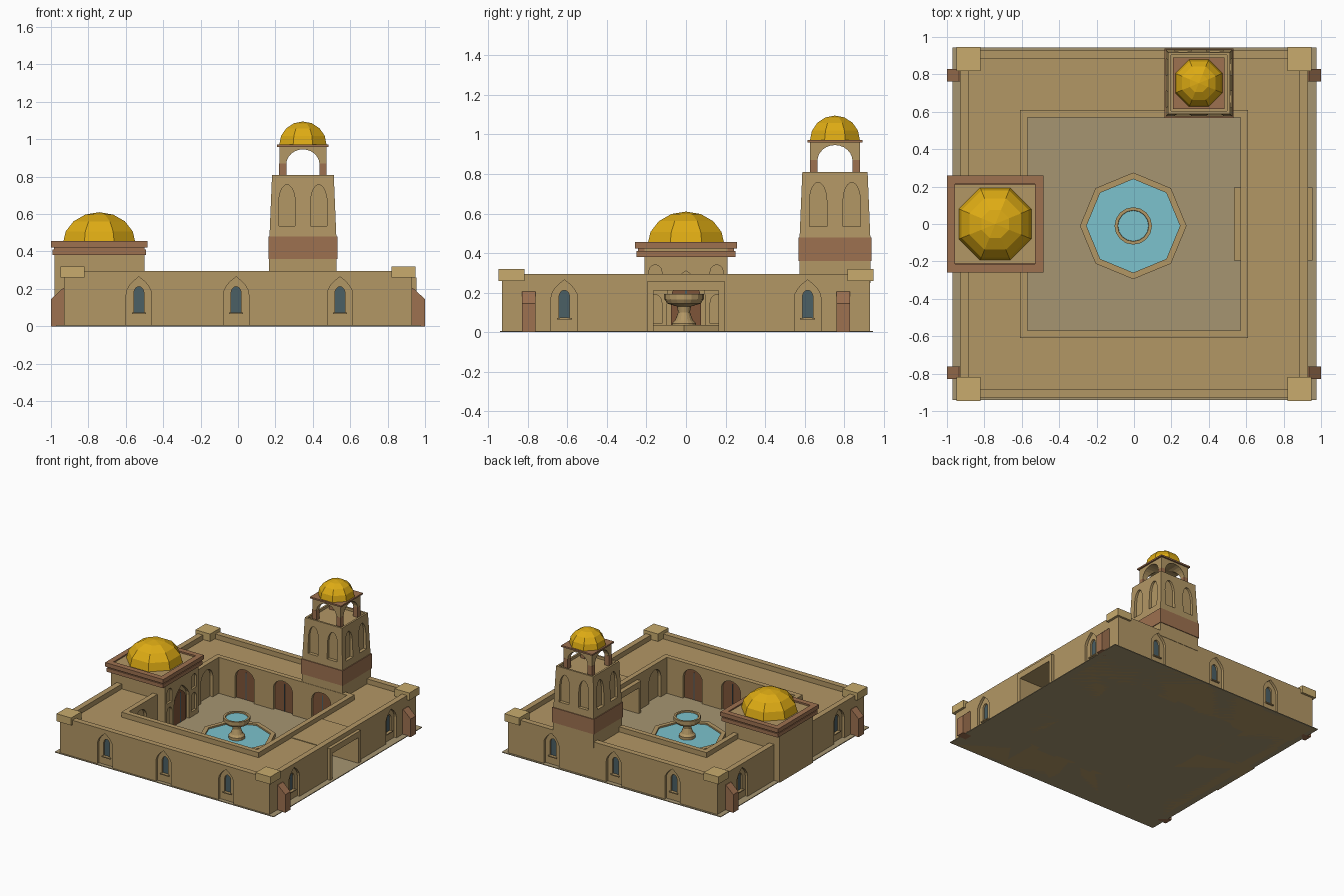
import bpy, bmesh
from math import sin, cos, pi, sqrt
from mathutils import Matrix, Vector

if "Cube" in bpy.data.objects:
    bpy.data.objects.remove(bpy.data.objects["Cube"])


def material(name, rgb):
    m = bpy.data.materials.new(name)
    m.diffuse_color = (*rgb, 1)
    m.use_nodes = True
    m.node_tree.nodes["Principled BSDF"].inputs["Base Color"].default_value = m.diffuse_color
    return m


TAN = material("sandstone", (.45, .31, .13))
CREAM = material("pale_stone", (.58, .41, .155))
BROWN = material("brick", (.34, .165, .08))
WOOD = material("wood", (.21, .09, .04))
GOLD = material("gold", (.73, .41, .007))
WATER = material("water", (.2, .54, .61))
GLASS = material("glass", (.07, .115, .13))
SAND = material("sand", (.38, .30, .165))


def finish(name, bm, mat, loc=(0, 0, 0), ang=0):
    bmesh.ops.remove_doubles(bm, verts=bm.verts, dist=1e-5)
    bmesh.ops.recalc_face_normals(bm, faces=bm.faces)
    me = bpy.data.meshes.new(name)
    bm.transform(Matrix.Translation(loc) @ Matrix.Rotation(ang, 4, 'Z'))
    bm.to_mesh(me)
    bm.free()
    me.materials.append(mat)
    ob = bpy.data.objects.new(name, me)
    bpy.context.collection.objects.link(ob)
    return ob


def box(name, x0, x1, y0, y1, z0, z1, mat):
    return prism(name, [(x0, z0), (x1, z0), (x1, z1), (x0, z1)],
                 (y1 - y0) / 2, mat, (0, (y0 + y1) / 2, 0))


def prism(name, pts, half, mat, loc=(0, 0, 0), ang=0):
    # Outline in x/z, extruded evenly both ways along y
    bm = bmesh.new()
    a = [bm.verts.new((x, -half, z)) for x, z in pts]
    b = [bm.verts.new((x, half, z)) for x, z in pts]
    bm.faces.new(a)
    bm.faces.new(b[::-1])
    for i in range(len(pts)):
        j = (i + 1) % len(pts)
        bm.faces.new((a[j], a[i], b[i], b[j]))
    return finish(name, bm, mat, loc, ang)


def lathe(name, prof, n, mat, loc=(0, 0, 0), off=0, loop=False):
    bm = bmesh.new()
    rows = [[bm.verts.new((max(r, 1e-7) * cos(off + 2 * pi * i / n),
                           max(r, 1e-7) * sin(off + 2 * pi * i / n), z))
             for i in range(n)] for r, z in prof]
    pairs = list(zip(rows, rows[1:])) + ([(rows[-1], rows[0])] if loop else [])
    for a, b in pairs:
        for i in range(n):
            j = (i + 1) % n
            bm.faces.new((a[i], a[j], b[j], b[i]))
    return finish(name, bm, mat, loc)


def square(name, prof, mat, loc=(0, 0, 0), loop=False):
    return lathe(name, [(r * sqrt(2), z) for r, z in prof], 4, mat, loc, pi / 4, loop)


def ring(name, outer, inner, z0, z1, mat, loc=(0, 0, 0)):
    return square(name, [(outer, z0), (outer, z1), (inner, z1), (inner, z0)], mat, loc, True)


def arch(name, side, dist, u, w, z0, zs, zt, half, mat=TAN, pointed=False, centre=(0, 0)):
    # side: 0 front, 1 right, 2 back, 3 left; arch centred on that plane
    n = 4 if pointed else 6
    pts = [(w / 2, z0)]
    for i in range(n + 1):
        t = i / n
        h = 1 - t * t if pointed else cos(t * pi / 2)
        v = t if pointed else sin(t * pi / 2)
        pts.append((w / 2 * h, zs + (zt - zs) * v))
    pts += [(-x, z) for x, z in pts[-2::-1]]
    ang = side * pi / 2
    p = Matrix.Rotation(ang, 3, 'Z') @ Vector((u, -dist, 0))
    return prism(name, pts, half, mat, (p.x + centre[0], p.y + centre[1], 0), ang)


def cut(ob, cutters):
    for c in cutters:
        c.hide_render = True
        m = ob.modifiers.new("cut", 'BOOLEAN')
        m.operation, m.solver, m.object = 'DIFFERENCE', 'EXACT', c
    dg = bpy.context.evaluated_depsgraph_get()
    me = bpy.data.meshes.new_from_object(ob.evaluated_get(dg))
    ob.modifiers.clear()
    ob.data = me
    for c in cutters:
        bpy.data.objects.remove(c)


# Ground slab
box("ground_slab", -.97, .975, -.94, .945, 0, .006, SAND)

# Square ring of walls with outer and courtyard parapets
walls = square("courtyard_walls", [(.57, 0), (.93, 0), (.93, .295), (.885, .295), (.885, .255),
                                   (.61, .255), (.61, .295), (.57, .295)], TAN, loop=True)
cuts = [box("c", .5, 1, -.165, .165, -.02, .212, TAN)]

# Outer windows in pointed recesses
spots = [(0, u) for u in (-.53, -.01, .545)] + [(2, u) for u in (.53, .01, -.545)]
spots += [(s, u) for s in (1, 3) for u in (-.615, .615)]
for s, u in spots:
    cuts.append(arch("c", s, .93, u, .135, -.02, .17, .265, .02, pointed=True))
    cuts.append(arch("c", s, .91, u, .054, .07, .175, .212, .022))
    arch("window_glass", s, .893, u, .058, .068, .175, .214, .003, GLASS)
    arch("window_sill", s, .91, u, .075, .065, .073, .0731, .012)

# Courtyard arched doorways and blind niches
for s in (0, 2):
    for u in (-.34, 0, .34):
        cuts.append(arch("c", s, .57, u, .17, -.02, .18, .255, .035))
        arch("courtyard_door", s, .6, u, .17, .006, .18, .255, .01, WOOD)
        arch("door_gap", s, .589, u, .008, .006, .22, .225, .002, GLASS)
for s in (1, 3):
    for u in (-.42, .42):
        cuts.append(arch("c", s, .57, u, .15, -.02, .17, .25, .025))
cut(walls, cuts)

# Gate portal on the right side
prism("gate_portal", [(-.195, .005), (-.195, .26), (.195, .26), (.195, .005), (.165, .005),
                      (.165, .212), (-.165, .212), (-.165, .005)], .21, TAN, (.745, 0, 0), pi / 2)

# Corner blocks and sloped buttresses
for sx in (-1, 1):
    for sy in (-1, 1):
        square("corner_block", [(0, .26), (.065, .26), (.065, .32), (0, .32)], CREAM,
               (sx * .885, sy * .882, 0))
        prism("buttress", [(.92, 0), (1, 0), (1, .145), (.935, .205), (.92, .205)], .033, BROWN,
              (0, sy * .795, 0), 0 if sx > 0 else pi)

# Domed hall
HX = -.742
hall = box("hall", -.98, -.5, -.21, .21, 0, .445, TAN)
cuts = [arch("c", 3, .5, 0, .19, -.02, .19, .31, .025, pointed=True)]
for u in (-.155, .155):
    cuts.append(arch("c", 3, .5, u, .065, .045, .15, .19, .018))
    cuts.append(arch("c", 3, .5, u, .065, .225, .305, .34, .018))
cut(hall, cuts)
arch("hall_door", 3, .523, 0, .15, .006, .18, .27, .009, WOOD, True)
arch("hall_door_gap", 3, .513, 0, .008, .006, .24, .25, .002, GLASS)
ring("hall_lower_cornice", .25, .2, .38, .41, BROWN, (HX, 0, 0))
ring("hall_neck", .242, .2, .41, .422, BROWN, (HX, 0, 0))
ring("hall_upper_cornice", .258, .214, .422, .455, BROWN, (HX, 0, 0))


def dome(name, apothem, z0, height, loc):
    r = apothem / cos(pi / 8)
    prof = [(0, z0), (r, z0)] + [(r * cos(i * pi / 8), z0 + height * sin(i * pi / 8))
                                 for i in range(1, 5)]
    lathe(name, prof, 8, GOLD, loc, pi / 8)


dome("hall_dome", .194, .444, .166, (HX, 0, 0))

# Tower shaft with two arched niches per side
TX, TY = .347, .753
T = (TX, TY, 0)
shaft = square("tower_shaft", [(0, .25), (.18, .25), (.18, .45), (.165, .81), (.15, .81),
                               (.15, .79), (0, .79)], TAN, T)
cut(shaft, [arch("c", s, .173, u, .088, .535, .66, .757, .022, centre=(TX, TY))
            for s in range(4) for u in (-.085, .085)])
ring("tower_band", .185, .16, .36, .48, BROWN, T)

# Belfry with open arches and brown post feet
belfry = square("belfry", [(0, .785), (.126, .785), (.126, .962), (0, .962)], TAN, T)
cut(belfry, [arch("c", s, 0, 0, .178, .7, .865, .946, .3, centre=(TX, TY)) for s in (0, 1)])
for sx in (-1, 1):
    for sy in (-1, 1):
        square("belfry_post_foot", [(0, .785), (.0195, .785), (.0195, .87), (0, .87)], BROWN,
               (TX + sx * .1075, TY + sy * .1075, 0))
square("belfry_cornice", [(0, .96), (.138, .96), (.138, .972), (0, .972)], BROWN, T)
dome("tower_dome", .126, .971, .124, T)

# Fountain: octagonal pool, stem, bowl
F = (-.004, -.01, 0)
lathe("pool_rim", [(.285, .004), (.285, .036), (.25, .036), (.25, .004)], 8, TAN, F, 0, True)
lathe("pool_water", [(0, .004), (.251, .004), (.251, .024), (0, .024)], 8, WATER, F)
lathe("fountain_bowl", [(0, .01), (.06, .01), (.06, .045), (.045, .06), (.03, .1), (.035, .13),
                        (.085, .145), (.097, .165), (.1, .165), (.1, .192), (.083, .192),
                        (.08, .17), (0, .17)], 16, TAN, F)
lathe("bowl_water", [(0, .172), (.0815, .172), (.0815, .182), (0, .182)], 16, WATER, F)
